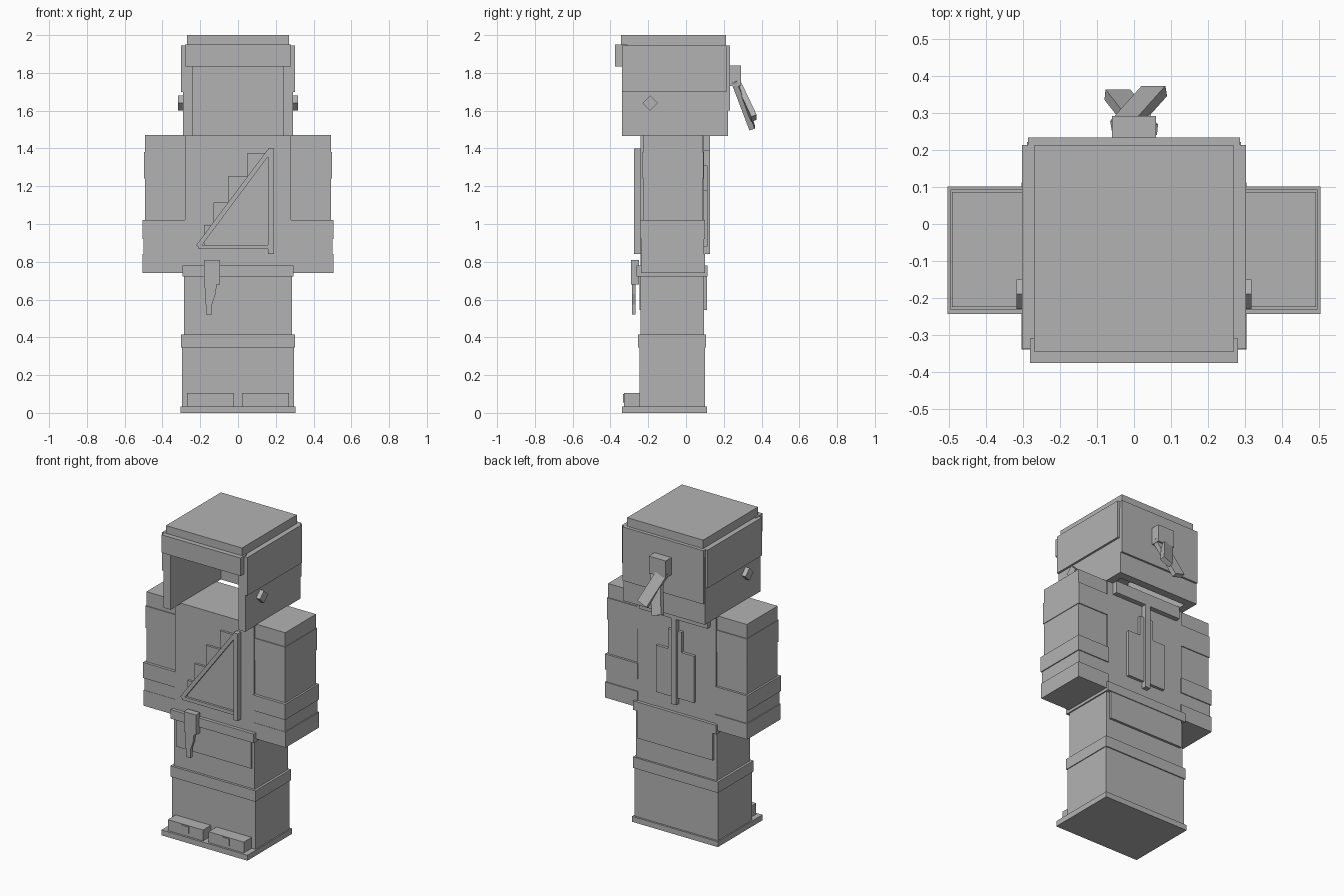
import bpy
import bmesh
import math
from mathutils import Matrix, Vector

start_cube = bpy.data.objects.get("Cube")
if start_cube:
    bpy.data.objects.remove(start_cube, do_unlink=True)

GREY = (0.45, 0.45, 0.45, 1.0)
grey = bpy.data.materials.new("plain_grey")
grey.use_nodes = True
grey.diffuse_color = GREY
grey.node_tree.nodes["Principled BSDF"].inputs["Base Color"].default_value = GREY


def finish(name, bm):
    bmesh.ops.recalc_face_normals(bm, faces=bm.faces)
    mesh = bpy.data.meshes.new(name)
    bm.to_mesh(mesh)
    bm.free()
    mesh.materials.append(grey)
    obj = bpy.data.objects.new(name, mesh)
    bpy.context.scene.collection.objects.link(obj)
    return obj


def box(name, x, y, z):
    """Block from (low, high) ranges."""
    bm = bmesh.new()
    mid = Vector([(r[0] + r[1]) / 2 for r in (x, y, z)])
    size = [r[1] - r[0] for r in (x, y, z)]
    bmesh.ops.create_cube(bm, size=1, matrix=Matrix.Translation(mid) @ Matrix.Diagonal((*size, 1)))
    return finish(name, bm)


def wide(name, half, y, z):
    """Block centred on x."""
    return box(name, (-half, half), y, z)


def pair(name, x, y, z):
    """The same block on both sides."""
    box("left_" + name, x, y, z)
    box("right_" + name, (-x[1], -x[0]), y, z)


def plate(name, outline, y):
    """Outline in x and z, extruded along y."""
    bm = bmesh.new()
    face = bm.faces.new([bm.verts.new((px, y[0], pz)) for px, pz in outline])
    moved = bmesh.ops.extrude_face_region(bm, geom=[face])["geom"]
    verts = [v for v in moved if isinstance(v, bmesh.types.BMVert)]
    bmesh.ops.translate(bm, verts=verts, vec=(0, y[1] - y[0], 0))
    return finish(name, bm)


def bar(name, a, b, width, thick):
    """Flat bar from a to b."""
    a, b = Vector(a), Vector(b)
    along = (b - a).normalized()
    side = Vector((0, 1, 0)).cross(along).normalized()
    out = along.cross(side)
    turn = Matrix((side, out, along)).transposed().to_4x4()
    scale = Matrix.Diagonal((width, thick, (b - a).length, 1))
    bm = bmesh.new()
    bmesh.ops.create_cube(bm, size=1, matrix=Matrix.Translation((a + b) / 2) @ turn @ scale)
    return finish(name, bm)


# Open-faced, hollow head covering
wide("head_cap", 0.27, (-0.345, 0.212), (1.84, 2.0))
pair("cheek_wall", (0.24, 0.29), (-0.34, 0.222), (1.465, 1.9))
pair("temple_panel", (0.25, 0.303), (-0.338, 0.214), (1.70, 1.945))
wide("head_back_wall", 0.285, (0.17, 0.222), (1.465, 1.9))
wide("head_back_panel", 0.287, (0.19, 0.234), (1.6, 1.945))
wide("brow_band", 0.281, (-0.376, -0.31), (1.835, 1.95))

# Tied hair with two crossing strands
wide("hair_knot", 0.06, (0.22, 0.292), (1.73, 1.84))
bar("left_hair_strand", (-0.03, 0.265, 1.76), (0.055, 0.36, 1.56), 0.07, 0.03)
bar("right_hair_strand", (0.03, 0.255, 1.76), (-0.045, 0.35, 1.51), 0.07, 0.03)

# Diamond ear studs
for side, sx in (("left", 1), ("right", -1)):
    bm = bmesh.new()
    m = Matrix.Translation((sx * 0.3, -0.19, 1.64)) @ Matrix.Rotation(math.pi / 4, 4, "X")
    bmesh.ops.create_cube(bm, size=1, matrix=m @ Matrix.Diagonal((0.036, 0.057, 0.057, 1)))
    finish(side + "_ear_stud", bm)

# Torso and belt
wide("torso", 0.28, (-0.24, 0.095), (0.74, 1.47))
wide("back_collar", 0.24, (0.09, 0.127), (1.39, 1.468))
wide("belt", 0.295, (-0.262, 0.115), (0.722, 0.78))

# Arms with sleeve bands, cuffs and hands
pair("arm", (0.27, 0.493), (-0.225, 0.087), (0.75, 1.47))
pair("sleeve_band", (0.278, 0.497), (-0.231, 0.093), (1.24, 1.38))
pair("cuff", (0.275, 0.505), (-0.243, 0.101), (0.92, 1.02))
pair("wrist", (0.275, 0.499), (-0.236, 0.095), (0.84, 0.92))
pair("hand", (0.275, 0.505), (-0.238, 0.101), (0.74, 0.84))

# Chest frame with stepped panels
box("chest_post", (0.16, 0.19), (-0.275, -0.235), (0.84, 1.4))
box("chest_rail", (-0.21, 0.17), (-0.268, -0.235), (0.868, 0.89))
bar("chest_diagonal", (-0.212, -0.252, 0.88), (0.165, -0.252, 1.385), 0.024, 0.034)
steps = ((-0.18, -0.13, 0.995), (-0.13, -0.05, 1.115), (-0.05, 0.05, 1.255), (0.05, 0.165, 1.375))
for i, (x0, x1, top) in enumerate(steps):
    box("chest_step_%d" % (i + 1), (x0, x1), (-0.254, -0.235), (0.875, top))

# Back spine with side plates
wide("spine_strip", 0.018, (0.09, 0.127), (0.84, 1.41))
pair("back_plate", (0.015, 0.135), (0.09, 0.113), (0.88, 1.18))
pair("back_plate_riser", (0.015, 0.048), (0.09, 0.113), (1.17, 1.31))

# Legs and hip panels
wide("legs", 0.287, (-0.24, 0.095), (0.0, 0.75))
wide("front_hip_panel", 0.267, (-0.247, -0.235), (0.545, 0.73))
wide("back_hip_panel", 0.267, (0.09, 0.11), (0.545, 0.73))

# Boots
wide("boot_shaft", 0.297, (-0.247, 0.1), (0.02, 0.36))
wide("boot_top_band", 0.302, (-0.255, 0.107), (0.345, 0.415))
wide("sole", 0.305, (-0.34, 0.112), (0.0, 0.035))
pair("toe_cap", (0.02, 0.27), (-0.327, -0.24), (0.03, 0.105))
pair("toe_trim", (0.12, 0.17), (-0.333, -0.25), (0.055, 0.1))

# Sheathed blade on the belt
box("sheath_top", (-0.18, -0.095), (-0.292, -0.25), (0.68, 0.81))
blade = [(-0.178, 0.69), (-0.112, 0.69), (-0.118, 0.63), (-0.137, 0.575),
         (-0.137, 0.52), (-0.168, 0.52), (-0.172, 0.6)]
plate("sheath_blade", blade, (-0.286, -0.268))
